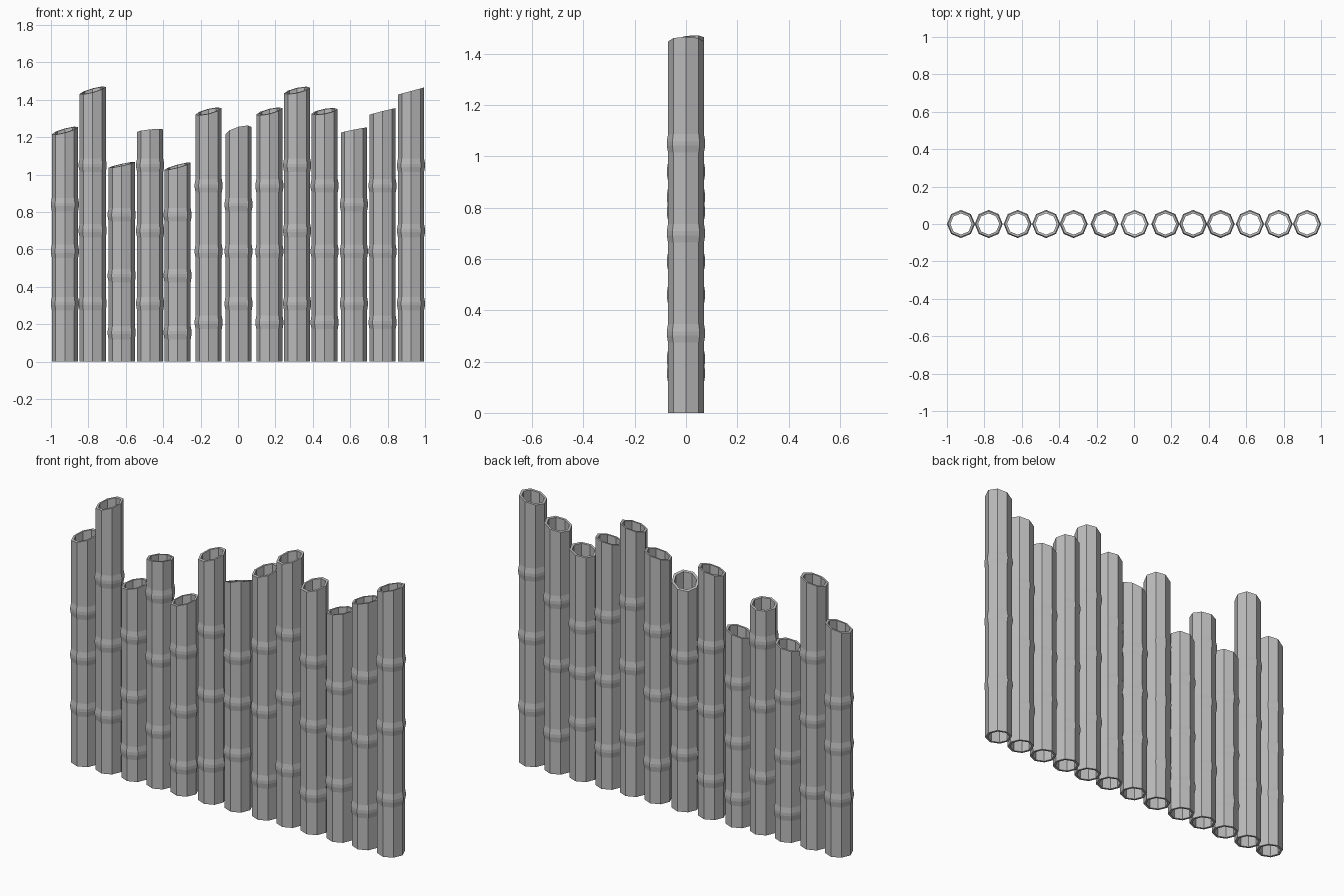
import bpy
import bmesh
from math import cos, sin, tau

cube = bpy.data.objects.get("Cube")
if cube:
    bpy.data.objects.remove(cube, do_unlink=True)

SIDES = 8
OUTER, BULGE, INNER = 0.07, 0.075, 0.057
HALF_JOINT = 0.036

grey = bpy.data.materials.new("cane_grey")
grey.use_nodes = True
colour = (0.5, 0.5, 0.5, 1)
grey.diffuse_color = colour
grey.node_tree.nodes["Principled BSDF"].inputs["Base Color"].default_value = colour

# Heights of the swollen joints for each kind of cane
JOINTS = {
    "medium": (0.31, 0.59, 0.84),
    "tall": (0.31, 0.70, 1.05),
    "short": (0.155, 0.46, 0.785),
    "long": (0.21, 0.59, 0.94),
}

# x, cut height, cut slope along x and y, joint kind
CANES = [
    (-0.925, 1.235, 0.27, 0.17, "medium"),
    (-0.777, 1.450, 0.27, 0.16, "tall"),
    (-0.622, 1.052, 0.22, 0.08, "short"),
    (-0.470, 1.235, 0.10, -0.10, "tall"),
    (-0.323, 1.045, 0.27, 0.12, "short"),
    (-0.157, 1.338, 0.24, 0.20, "long"),
    (0.003, 1.235, 0.27, -0.30, "medium"),
    (0.168, 1.338, 0.24, 0.20, "long"),
    (0.316, 1.450, 0.22, 0.20, "tall"),
    (0.463, 1.338, 0.18, 0.20, "long"),
    (0.620, 1.238, 0.20, -0.04, "medium"),
    (0.773, 1.338, 0.25, -0.02, "long"),
    (0.925, 1.447, 0.27, 0.00, "tall"),
]


def add_ring(bm, radius, z, slope=(0, 0)):
    """Octagon of vertices, sheared by the slope of the cut."""
    ring = []
    for i in range(SIDES):
        x, y = radius * cos(tau * i / SIDES), radius * sin(tau * i / SIDES)
        ring.append(bm.verts.new((x, y, z + slope[0] * x + slope[1] * y)))
    return ring


def build_cane(name, x, height, slope, joints):
    bm = bmesh.new()
    # Outer wall upwards with bulging joints, then the inner wall back down
    rings = [add_ring(bm, OUTER, 0)]
    for z in joints:
        rings.append(add_ring(bm, OUTER, z - HALF_JOINT))
        rings.append(add_ring(bm, BULGE, z - 0.008))
        rings.append(add_ring(bm, BULGE, z + 0.008))
        rings.append(add_ring(bm, OUTER, z + HALF_JOINT))
    rings.append(add_ring(bm, OUTER, height, slope))
    rings.append(add_ring(bm, INNER, height, slope))
    rings.append(add_ring(bm, INNER, 0))
    # Closed loop of rings: the last bridge is the bottom rim
    for low, high in zip(rings, rings[1:] + rings[:1]):
        for i in range(SIDES):
            j = (i + 1) % SIDES
            bm.faces.new((low[i], low[j], high[j], high[i]))
    bmesh.ops.recalc_face_normals(bm, faces=bm.faces)
    mesh = bpy.data.meshes.new(name)
    bm.to_mesh(mesh)
    bm.free()
    mesh.materials.append(grey)
    cane = bpy.data.objects.new(name, mesh)
    cane.location.x = x
    bpy.context.collection.objects.link(cane)


# Row of canes
for number, (x, height, gx, gy, kind) in enumerate(CANES, 1):
    build_cane(f"cane_{number}", x, height, (gx, gy), JOINTS[kind])
